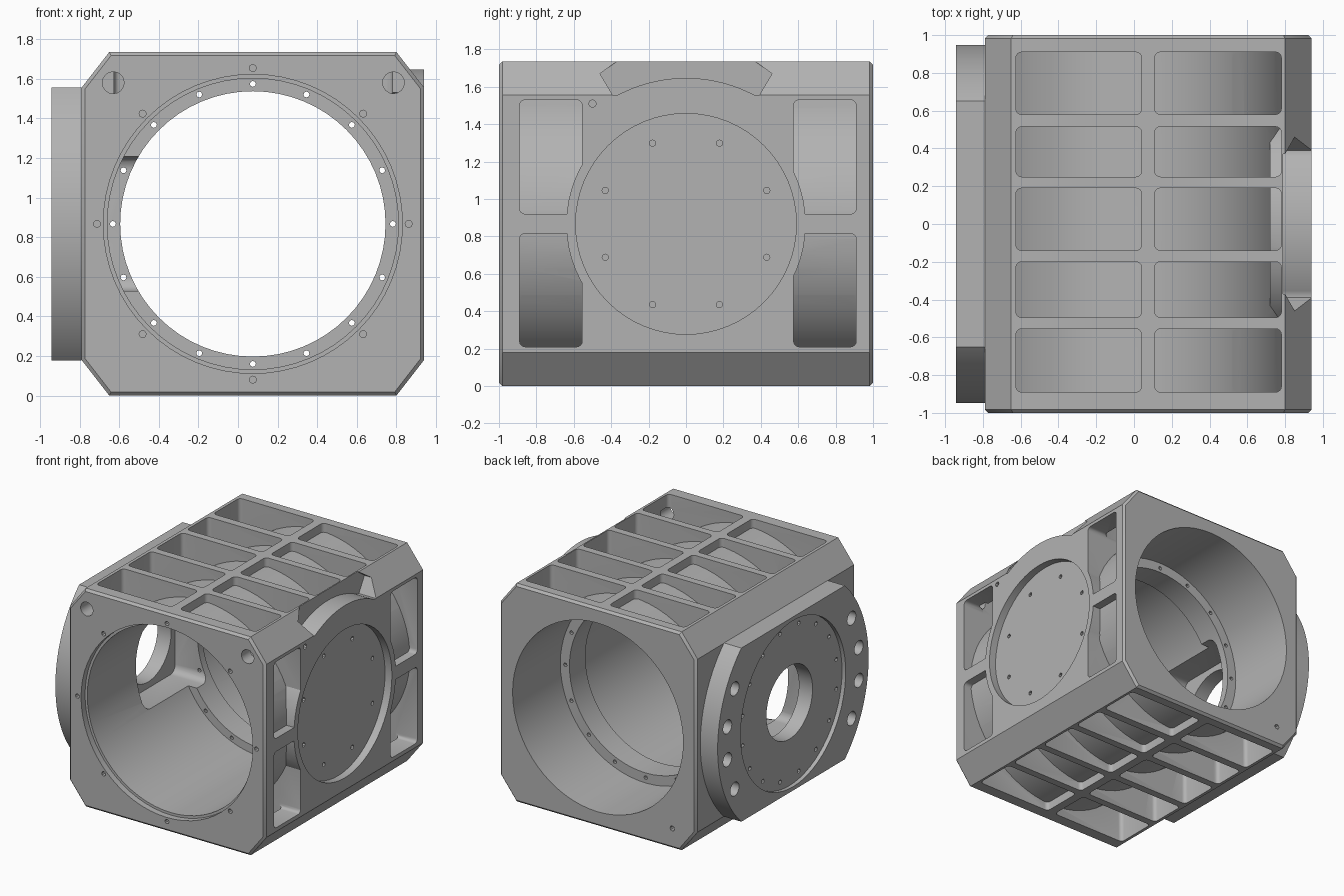
import bpy, bmesh
from math import sin, cos, pi, radians, sqrt

if "Cube" in bpy.data.objects:
    bpy.data.objects.remove(bpy.data.objects["Cube"], do_unlink=True)

CX, CZ = 0.075, 0.867          # main bore axis
BOTTOM, TOP = 0.0, 1.735

grey = bpy.data.materials.new("machined_grey")
grey.use_nodes = True
grey.diffuse_color = (0.45, 0.45, 0.45, 1)
grey.node_tree.nodes["Principled BSDF"].inputs["Base Color"].default_value = grey.diffuse_color


def circle(a, b, r, n=64):
    return [(a + r * cos(2 * pi * i / n), b + r * sin(2 * pi * i / n)) for i in range(n)]


def ring(a, b, r, count, hole_r, offset=0.0, n=8):
    """Outlines of small holes spaced round a circle."""
    return [circle(a + r * cos(2 * pi * (i + offset) / count),
                   b + r * sin(2 * pi * (i + offset) / count), hole_r, n)
            for i in range(count)]


def rounded(a0, a1, b0, b1, r=0.03, n=4):
    pts = []
    corners = [(a1 - r, b1 - r), (a0 + r, b1 - r), (a0 + r, b0 + r), (a1 - r, b0 + r)]
    for k, (a, b) in enumerate(corners):
        for i in range(n + 1):
            t = pi / 2 * (k + i / n)
            pts.append((a + r * cos(t), b + r * sin(t)))
    return pts


def solid(name, outlines, axis, lo, hi):
    """Extrude flat outlines along an axis into one object."""
    place = {"x": lambda a, b, d: (d, a, b),
             "y": lambda a, b, d: (a, d, b),
             "z": lambda a, b, d: (a, b, d)}[axis]
    bm = bmesh.new()
    for pts in outlines:
        low = [bm.verts.new(place(a, b, lo)) for a, b in pts]
        high = [bm.verts.new(place(a, b, hi)) for a, b in pts]
        bm.faces.new(low)
        bm.faces.new(high)
        for i in range(len(pts)):
            j = (i + 1) % len(pts)
            bm.faces.new((low[i], low[j], high[j], high[i]))
    bmesh.ops.recalc_face_normals(bm, faces=bm.faces[:])
    mesh = bpy.data.meshes.new(name)
    bm.to_mesh(mesh)
    bm.free()
    mesh.materials.append(grey)
    ob = bpy.data.objects.new(name, mesh)
    bpy.context.collection.objects.link(ob)
    return ob


def apply(ob, mod):
    bpy.context.view_layer.objects.active = ob
    bpy.ops.object.modifier_apply(modifier=mod.name)


def combine(ob, tool, operation="DIFFERENCE"):
    mod = ob.modifiers.new("boolean", "BOOLEAN")
    mod.operation = operation
    mod.solver = "EXACT"
    mod.object = tool
    apply(ob, mod)
    bpy.data.objects.remove(tool, do_unlink=True)


def cut(ob, outlines, axis, lo, hi):
    combine(ob, solid("cutter", outlines, axis, lo, hi))


# Housing block with chamfered long edges and a fine bevel on the end faces
L, R, C = -0.79, 0.94, 0.14
octagon = [(L + C, BOTTOM), (R - C, BOTTOM), (R, 0.18), (R, TOP - 0.18),
           (R - C, TOP), (L + C, TOP), (L, TOP - 0.18), (L, 0.18)]
body = solid("housing", [octagon], "y", -1, 1)
bm = bmesh.new()
bm.from_mesh(body.data)
ends = [e for e in bm.edges if abs(e.verts[0].co.y - e.verts[1].co.y) < 0.01]
bmesh.ops.bevel(bm, geom=ends, offset=0.018, segments=1, affect="EDGES")
bm.to_mesh(body.data)
bm.free()

# Notch in the upper chamfer with the rounded boss standing in it
cut(body, [[(-0.39, 1.553), (0.39, 1.553), (0.46, 1.67), (0.35, 1.75), (-0.35, 1.75), (-0.46, 1.67)]],
    "x", 0.79, 1.1)
arc = [(0.78 * sin(radians(t)), CZ + 0.78 * cos(radians(t))) for t in range(-30, 31, 3)]
boss = solid("boss", [arc + [(0.38, 1.5), (-0.38, 1.5)]], "x", 0.7, R)
combine(body, boss, "UNION")

# Weight saving pockets above and below, floored by the bore tube
rows = [(0.58, 0.91), (0.25, 0.515), (-0.14, 0.19), (-0.495, -0.2), (-0.89, -0.555)]
columns = [(-0.625, 0.04), (0.11, 0.78)]
pockets = solid("pockets", [rounded(*c, *r) for c in columns for r in rows], "z", -0.2, 2)
cut(pockets, [circle(CX, CZ, 0.8)], "y", -1.2, 1.2)
cut(pockets, [circle(0, CZ, 0.64)], "x", 0.72, 1.2)
combine(body, pockets)

# Four side pockets that curve round the side port
sides = [rounded(*y, *z) for y in ((-0.89, -0.555), (0.575, 0.91))
         for z in ((0.21, 0.815), (0.92, 1.53))]
pockets = solid("pockets", sides, "x", 0.2, 1.2)
cut(pockets, [circle(CX, CZ, 0.8)], "y", -1.2, 1.2)
cut(pockets, [circle(0, CZ, 0.64)], "x", 0.1, 1.3)
combine(body, pockets)

# Stepped main bore with an inner lip
for r, lo, hi in ((0.67, -1.2, 1.2), (0.735, -1.2, 0.2), (0.755, -1.2, -0.95), (0.75, 0.4, 1.2)):
    cut(body, [circle(CX, CZ, r)], "y", lo, hi)
cut(body, ring(CX, CZ, 0.707, 16, 0.015), "y", 0.1, 0.5)

# Front face holes and the small rear hole
cut(body, ring(CX, CZ, 0.787, 8, 0.018), "y", -1.1, -0.92)
cut(body, [circle(x, 1.58, 0.055, 16) for x in (-0.63, 0.785)], "y", -1.1, -0.8)
cut(body, [circle(-0.58, 0.16, 0.02, 8)], "y", 0.9, 1.1)

# Shallow round recess of the side port
cut(body, [circle(0, CZ, 0.59)], "x", 0.88, 1.1)
cut(body, ring(0, CZ, 0.467, 8, 0.017, 0.5), "x", 0.84, 1.0)
cut(body, [circle(-0.5, 1.51, 0.02, 8)], "x", 0.86, 1.1)

# Window from the bore toward the flange
cut(body, [rounded(-0.34, 0.34, CZ - 0.34, CZ + 0.34, 0.06)], "x", -1.0, -0.3)

# Mounting flange: a disc cut flat above and below
FR, FH = 0.948, 0.69
edge = sqrt(FR * FR - FH * FH)
half = [(y, CZ + z) for y, z in
        [(FR * cos(radians(t)), FR * sin(radians(t))) for t in range(-45, 46, 3)]]
outline = [(edge, CZ - FH)] + half + [(edge, CZ + FH)]
outline += [(-y, z) for y, z in reversed(outline)]
flange = solid("side_flange", [outline], "x", -0.942, L)
cut(flange, [circle(0, CZ, 0.66)], "x", -1.1, -0.91)
cut(flange, [circle(0, CZ, 0.29)], "x", -1.1, -0.5)
cut(flange, ring(0, CZ, 0.6, 16, 0.017, 0.5), "x", -1.0, -0.87)
bolts = [circle(s * 0.835 * cos(radians(t)), CZ + 0.835 * sin(radians(t)), 0.055, 16)
         for s in (-1, 1) for t in (-28.5, -9, 9, 28.5)]
cut(flange, bolts, "x", -1.1, -0.82)

# Smooth the round walls, keep machined edges crisp
for ob in (body, flange):
    bpy.ops.object.select_all(action="DESELECT")
    ob.select_set(True)
    bpy.context.view_layer.objects.active = ob
    bpy.ops.object.shade_smooth_by_angle(angle=radians(30))
